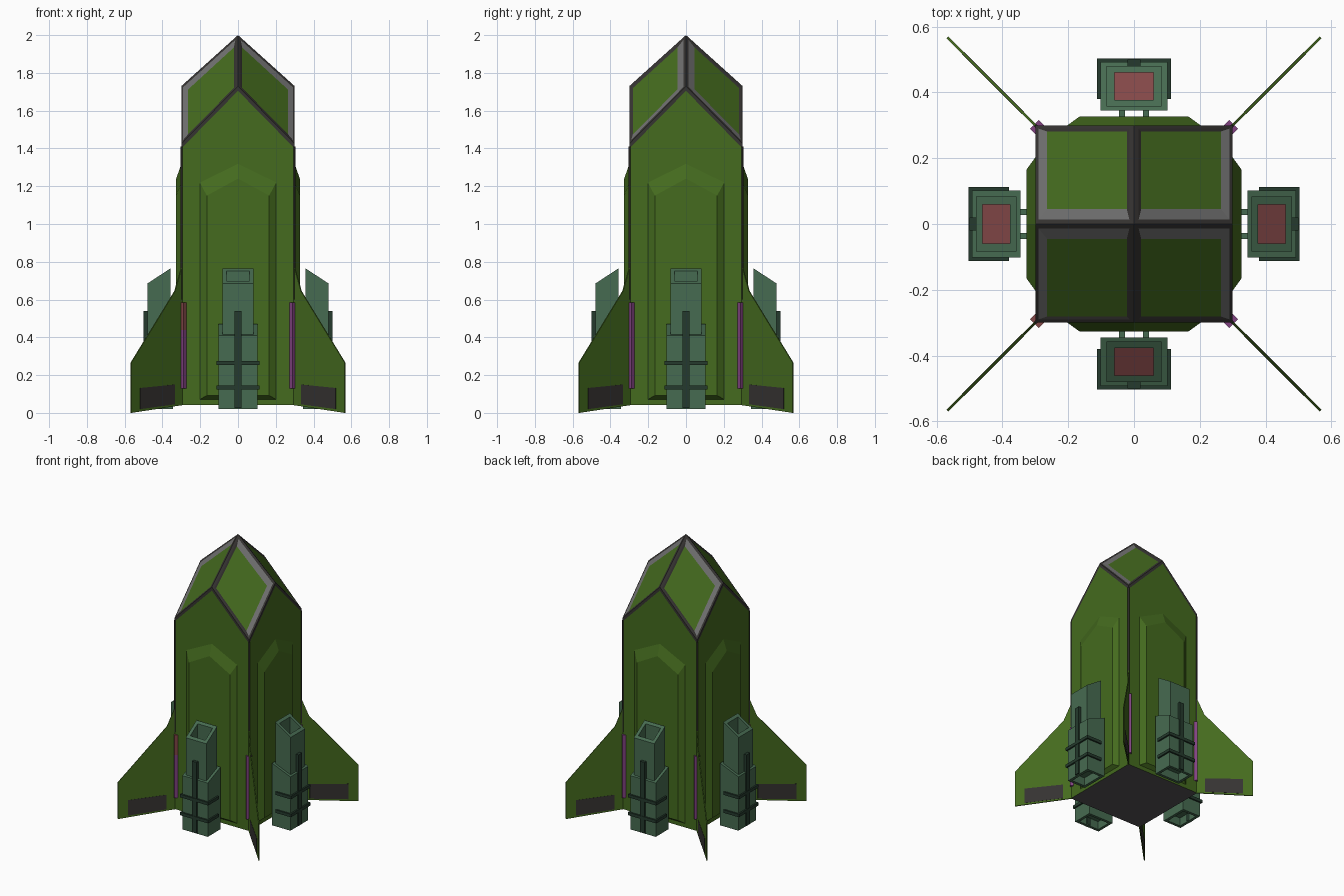
import bpy, bmesh, math
from mathutils import Matrix, Vector

if "Cube" in bpy.data.objects:
    bpy.data.objects.remove(bpy.data.objects["Cube"])


def material(name, rgb):
    m = bpy.data.materials.new(name)
    m.diffuse_color = (*rgb, 1)
    m.use_nodes = True
    m.node_tree.nodes["Principled BSDF"].inputs["Base Color"].default_value = m.diffuse_color
    return m


GREEN = material("hull_green", (0.058, 0.145, 0.013))
DARK = material("dark_grey", (0.036, 0.033, 0.031))
LIGHT = material("light_grey", (0.16, 0.16, 0.16))
BOTTOM = material("base_grey", (0.09, 0.088, 0.09))
TEAL = material("pod_teal", (0.062, 0.147, 0.082))
STRAP = material("strap_dark_teal", (0.018, 0.042, 0.026))
RED = material("intake_red", (0.23, 0.065, 0.065))
PURPLE = material("seam_purple", (0.22, 0.055, 0.22))


def finish(bm, name, mats, rot=0.0):
    """Turn a bmesh into an object, rotated about the vertical axis."""
    bmesh.ops.recalc_face_normals(bm, faces=bm.faces[:])
    bm.transform(Matrix.Rotation(rot, 4, 'Z'))
    me = bpy.data.meshes.new(name)
    bm.to_mesh(me)
    bm.free()
    for m in mats:
        me.materials.append(m)
    ob = bpy.data.objects.new(name, me)
    bpy.context.collection.objects.link(ob)
    return ob


def loft(rings):
    """Closed solid through matching rings of points."""
    bm = bmesh.new()
    vs = [[bm.verts.new(p) for p in r] for r in rings]
    n = len(rings[0])
    for a, b in zip(vs, vs[1:]):
        for i in range(n):
            j = (i + 1) % n
            bm.faces.new((a[i], a[j], b[j], b[i]))
    bm.faces.new(vs[0])
    bm.faces.new(vs[-1])
    bmesh.ops.recalc_face_normals(bm, faces=bm.faces[:])
    bm.faces.ensure_lookup_table()
    return bm


def block(hx, y0, y1, z0, z_out, z_in):
    """Box of half width hx whose top slopes from z_out (at y0) to z_in (at y1)."""
    rect = [(-hx, y0), (hx, y0), (hx, y1), (-hx, y1)]
    return loft([[(x, y, z0) for x, y in rect],
                 [(x, y, z_out if y == y0 else z_in) for x, y in rect]])


def recess(bm, face, rim, dz, mat):
    """Hollow out one face by moving its inset centre vertically."""
    bmesh.ops.inset_individual(bm, faces=[face], thickness=rim, use_even_offset=True)
    floor = bmesh.ops.extrude_discrete_faces(bm, faces=[face])["faces"][0]
    for v in floor.verts:
        v.co.z += dz
    floor.material_index = mat


# Square hull with a pointed four-facet nose
W, BASE, PEAK, CORNER, BAND = 0.3, 0.042, 1.73, 1.425, 0.025
bm = bmesh.new()


def quad(points, mat):
    f = bm.faces.new([bm.verts.new(p) for p in points])
    f.material_index = mat
    return f


for k in range(4):
    R = Matrix.Rotation(k * math.pi / 2, 3, 'Z')
    for s in (-1, 1):                       # two halves of each wall
        lo = [R @ Vector(p) for p in ((0, -W, BASE), (s * W, -W, BASE),
              (s * W, -W, CORNER - BAND), (0, -W, PEAK - BAND))]
        hi = [R @ Vector(p) for p in ((0, -W, PEAK), (s * W, -W, CORNER))]
        quad(lo, 0)
        quad([lo[3], lo[2], hi[1], hi[0]], 1)
quad([(-W, -W, BASE), (W, -W, BASE), (W, W, BASE), (-W, W, BASE)], 3)


def nose_ring(sx, sy, x0, x1, y0, y1, sink):
    """Rectangle in plan, laid on the nose facet."""
    slope, twist = (2 - PEAK) / W, (2 * PEAK - 2 - CORNER) / W ** 2
    return [(sx * x, sy * y, 2 - slope * (x + y) - twist * x * y - sink)
            for x, y in ((x0, y0), (x1, y0), (x1, y1), (x0, y1))]


# Nose panels: dark frame, then a sunk rim, lighter along two edges
for sx in (-1, 1):
    for sy in (-1, 1):
        a = nose_ring(sx, sy, 0, W, 0, W, 0)
        b = nose_ring(sx, sy, 0.014, 0.29, 0.014, 0.29, 0)
        c = nose_ring(sx, sy, 0.022, 0.264, 0.045, 0.281, 0.005)
        for i in range(4):
            j = (i + 1) % 4
            quad([a[i], a[j], b[j], b[i]], 1)
            quad([b[i], b[j], c[j], c[i]], 2 if i < 2 else 1)
        quad(c, 0)
bmesh.ops.remove_doubles(bm, verts=bm.verts[:], dist=0.0005)
finish(bm, "hull", [GREEN, DARK, LIGHT, BOTTOM])

for k in range(4):
    rot = k * math.pi / 2

    # Raised wall panel with chevron top
    def outline(x, z0, z1, z2, y):
        return [(-x, y, z0), (x, y, z0), (x, y, z1), (0, y, z2), (-x, y, z1)]
    finish(loft([outline(0.205, 0.07, 1.225, 1.325, -0.298),
                 outline(0.165, 0.092, 1.15, 1.24, -0.327)]), f"wall_panel_{k}", [GREEN], rot)

    # Engine pod: lower casing, upper intake tube
    bm = block(0.102, -0.492, -0.345, 0.02, 0.41, 0.47)
    recess(bm, min(bm.faces, key=lambda f: f.calc_center_median().z), 0.02, 0.06, 0)
    finish(bm, f"pod_casing_{k}", [TEAL], rot)
    bm = block(0.083, -0.48, -0.357, 0.35, 0.685, 0.765)
    recess(bm, max(bm.faces, key=lambda f: f.calc_center_median().z), 0.023, -0.12, 1)
    finish(bm, f"pod_intake_{k}", [TEAL, RED], rot)

    # Pod straps, spine and mounts
    for i, z in enumerate((0.135, 0.265)):
        finish(block(0.113, -0.503, -0.38, z - 0.011, z + 0.011, z + 0.011),
               f"pod_strap_{k}_{i}", [STRAP], rot)
    finish(block(0.019, -0.5, -0.47, 0.025, 0.54, 0.54), f"pod_spine_{k}", [STRAP], rot)
    for s in (-1, 1):
        bm = block(0.009, -0.36, -0.31, 0.1, 0.4, 0.4)
        bm.transform(Matrix.Translation((s * 0.037, 0, 0)))
        finish(bm, f"pod_mount_{k}_{s + 1}", [TEAL], rot)

    # Diagonal fin and flap, laid out in front-view x and turned to the corner
    diag = rot + math.pi / 4
    q = math.sqrt(2)

    def plate(points, t):
        return loft([[(x * q, y, z) for x, z in points] for y in (-t, t)])
    finish(plate([(0.27, 0.045), (0.567, 0.0), (0.567, 0.265), (0.335, 0.645),
                  (0.3, 0.77), (0.27, 0.77)], 0.0035), f"fin_{k}", [GREEN], diag)
    finish(plate([(0.338, 0.045), (0.52, 0.02), (0.52, 0.132), (0.338, 0.15)], 0.0047),
           f"fin_flap_{k}", [DARK], diag)

    # Coloured seam at the fin root; the front left one has a red top
    def seam(name, z0, z1, mat, hw=0.019, r0=0.284, r1=0.303):
        finish(loft([[(r0 * q, -hw, z), (r1 * q, -hw, z), (r1 * q, hw, z), (r0 * q, hw, z)]
                     for z in (z0, z1)]), name, [mat], diag)
    split = 0.44 if k == 2 else 0.585
    seam(f"fin_seam_{k}", 0.13, split, PURPLE)
    if k == 2:
        seam("fin_seam_red_top", split, 0.585, RED)

    # Dark trim on the hull corner
    seam(f"corner_trim_{k}", 0.6, 1.41, DARK, 0.005, 0.29, 0.3008)
